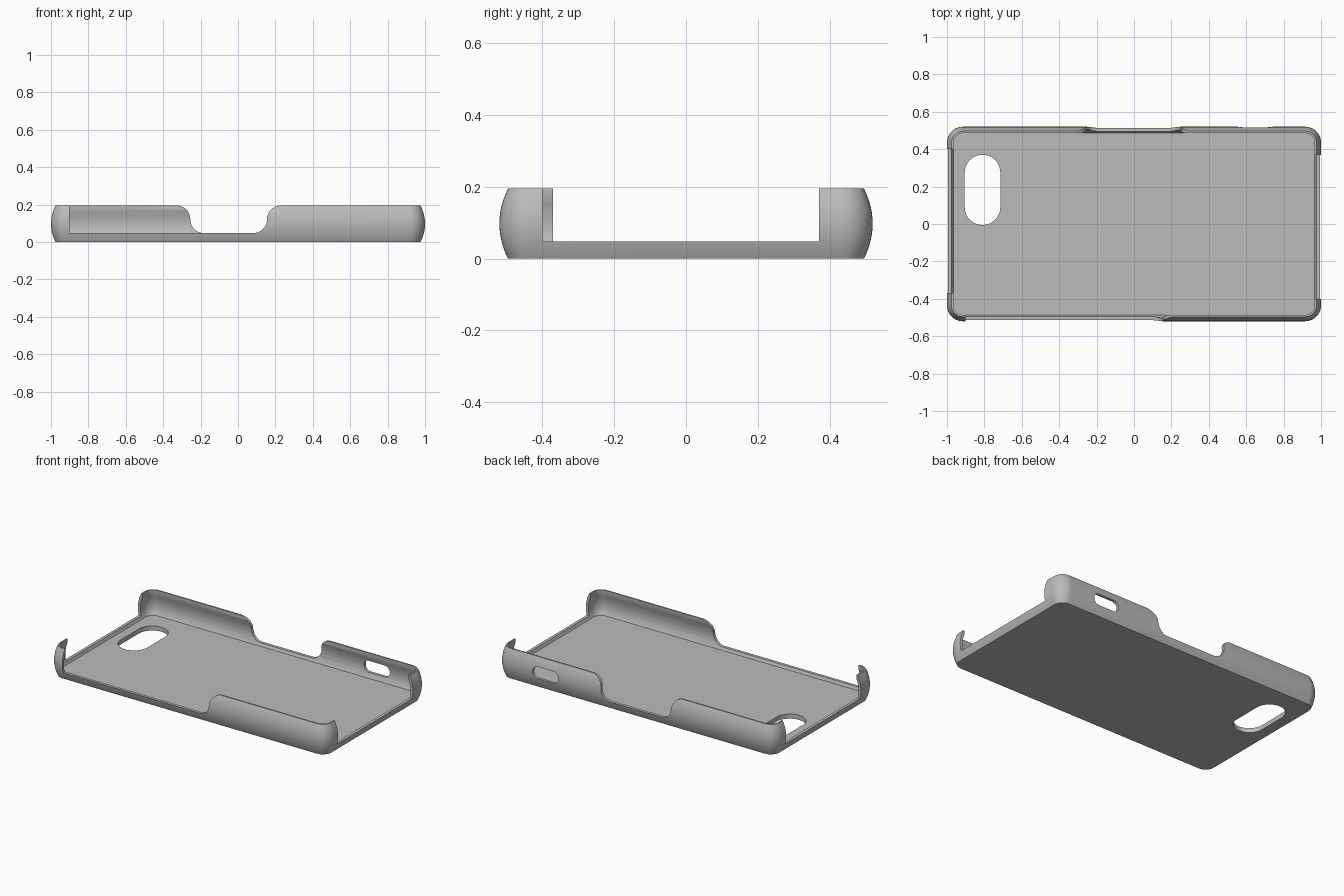
import bpy, bmesh
from math import sin, cos, pi, sqrt

if "Cube" in bpy.data.objects:
    bpy.data.objects.remove(bpy.data.objects["Cube"], do_unlink=True)

HALF_X, HALF_Y, HEIGHT, RADIUS = 1.0, 0.52, 0.195, 0.085
FLOOR, LEDGE = 0.03, 0.048


def arc(cx, cy, r, a0, a1, n=10):
    """Points along an arc, angles in quarter turns."""
    return [(cx + r * cos((a0 + (a1 - a0) * i / n) * pi / 2),
             cy + r * sin((a0 + (a1 - a0) * i / n) * pi / 2)) for i in range(n + 1)]


def rounded_rect(x0, x1, y0, y1, r):
    pts = []
    for q, (cx, cy) in enumerate([(x1 - r, y1 - r), (x0 + r, y1 - r),
                                  (x0 + r, y0 + r), (x1 - r, y0 + r)]):
        pts += arc(cx, cy, r, q, q + 1)
    return pts


def loft(name, rings):
    """Closed solid through matching rings of 3D points."""
    bm = bmesh.new()
    loops = [[bm.verts.new(p) for p in ring] for ring in rings]
    n = len(loops[0])
    for a, b in zip(loops, loops[1:]):
        for i in range(n):
            j = (i + 1) % n
            bm.faces.new((a[i], a[j], b[j], b[i]))
    bm.faces.new(loops[0][::-1])
    bm.faces.new(loops[-1])
    bmesh.ops.recalc_face_normals(bm, faces=bm.faces)
    mesh = bpy.data.meshes.new(name)
    bm.to_mesh(mesh)
    bm.free()
    obj = bpy.data.objects.new(name, mesh)
    bpy.context.collection.objects.link(obj)
    return obj


def inset_loft(name, profile):
    """Rounded slab whose outline is drawn in by an inset at each height."""
    return loft(name, [[(x, y, z) for x, y in rounded_rect(
        -HALF_X + d, HALF_X - d, -HALF_Y + d, HALF_Y - d, RADIUS - d)]
        for d, z in profile])


def wall_cutter(name, outline, y0, y1):
    return loft(name, [[(x, y, z) for x, z in outline] for y in (y0, y1)])


def s_edge(e, s):
    """Swept notch edge, from the rim down to the ledge."""
    r = 0.073
    top = arc(e + s * r, HEIGHT - r, r, 1, 2)
    low = arc(e - s * r, LEDGE + r, r, 0, -1)
    if s < 0:
        top = arc(e - r, HEIGHT - r, r, 1, 0)
        low = arc(e + r, LEDGE + r, r, 2, 3)
    return [(e + s * r, 0.3)] + top + low


def box(name, x0, x1, y0, y1):
    return loft(name, [[(x, y, z) for x, y in
                        ((x0, y0), (x1, y0), (x1, y1), (x0, y1))] for z in (LEDGE, 0.3)])


# Bulging outer shell
mid = HEIGHT / 2
steps = [i / 12 for i in range(13)]
case = inset_loft("phone_case", [(0.024 * (2 * t - 1) ** 2, HEIGHT * t) for t in steps])

# Hollow with a curved wall and a narrow lip
hollow = [(0.034, FLOOR), (0.026, 0.045), (0.02, 0.065), (0.017, 0.09), (0.018, 0.11),
          (0.021, 0.13), (0.026, 0.15), (0.034, 0.172), (0.034, 0.3)]
cutters = [inset_loft("hollow_cutter", hollow)]

# Wall notches: front, back and both ends
cutters.append(wall_cutter("front_notch_cutter",
                           s_edge(0.155, 1) + [(-0.9, LEDGE), (-0.9, 0.3)], -0.6, -0.42))
cutters.append(wall_cutter("back_notch_cutter",
                           s_edge(0.25, 1) + s_edge(-0.255, -1)[::-1], 0.42, 0.6))
cutters.append(box("left_end_cutter", 0.9, 1.1, -0.4, 0.37))
cutters.append(box("right_end_cutter", -1.1, -0.9, -0.37, 0.4))

# Button slot in the back wall and camera hole in the floor
cutters.append(wall_cutter("button_slot_cutter",
                           rounded_rect(0.555, 0.74, 0.062, 0.138, 0.036), 0.42, 0.6))
cutters.append(loft("camera_hole_cutter", [
    [(x, y, z) for x, y in rounded_rect(-0.905, -0.715, -0.005, 0.37, 0.0945)]
    for z in (-0.1, 0.1)]))

bpy.context.view_layer.objects.active = case
for cutter in cutters:
    cutter.hide_render = True
    mod = case.modifiers.new(cutter.name, "BOOLEAN")
    mod.operation, mod.solver, mod.object = "DIFFERENCE", "EXACT", cutter
    bpy.ops.object.modifier_apply(modifier=mod.name)
    bpy.data.objects.remove(cutter, do_unlink=True)

# Plain grey plastic
grey = bpy.data.materials.new("grey_plastic")
grey.use_nodes = True
color = (0.5, 0.5, 0.5, 1)
grey.diffuse_color = color
grey.node_tree.nodes["Principled BSDF"].inputs["Base Color"].default_value = color
case.data.materials.clear()
case.data.materials.append(grey)

bpy.ops.object.select_all(action="DESELECT")
case.select_set(True)
bpy.ops.object.shade_smooth_by_angle(angle=pi / 6)
